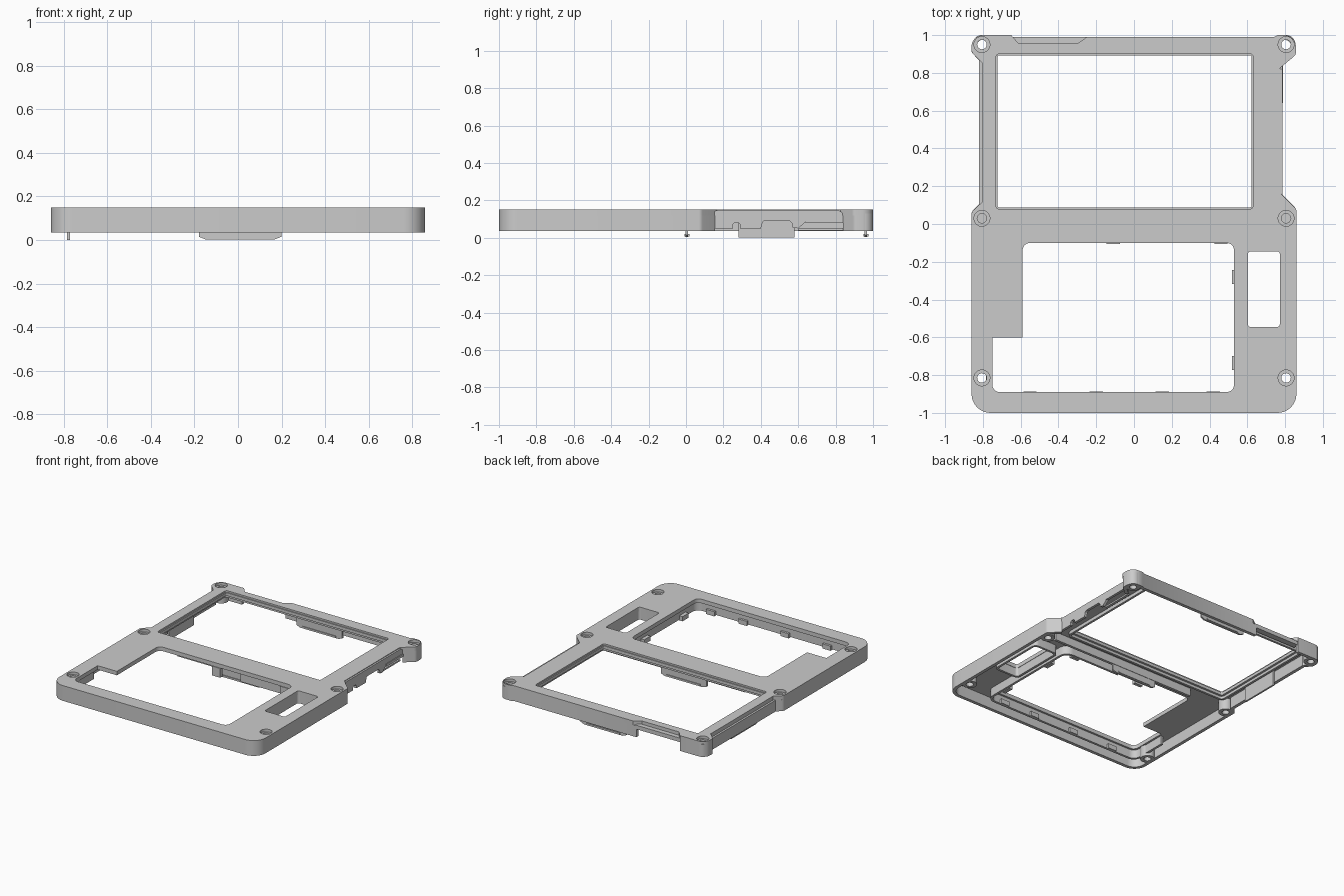
import bpy, bmesh, math
from mathutils import Vector

if "Cube" in bpy.data.objects:
    bpy.data.objects.remove(bpy.data.objects["Cube"], do_unlink=True)

grey = bpy.data.materials.new("plain grey")
grey.use_nodes = True
grey.diffuse_color = (0.6, 0.6, 0.6, 1)
grey.node_tree.nodes["Principled BSDF"].inputs["Base Color"].default_value = (0.6, 0.6, 0.6, 1)

BASE, UNDER, TOP = 0.035, 0.12, 0.15


def rounded(points, closed=True):
    """Replace each (x, y, radius) corner with a short arc."""
    out, n = [], len(points)
    for i, (x, y, r) in enumerate(points):
        p = Vector((x, y))
        if r == 0 or (not closed and i in (0, n - 1)):
            out.append(p)
            continue
        a = (Vector(points[i - 1][:2]) - p).normalized()
        b = (Vector(points[(i + 1) % n][:2]) - p).normalized()
        half = a.angle(b) / 2
        reach = r / math.tan(half)
        centre = p + (a + b).normalized() * (r / math.sin(half))
        start = (p + a * reach - centre).normalized()
        end = (p + b * reach - centre).normalized()
        steps = max(2, round(math.degrees(math.pi - 2 * half) / 11))
        for k in range(steps + 1):
            out.append(centre + start.slerp(end, k / steps) * r)
    return out


def offset(path, t, closed=True):
    """Shift a path to its left by t with mitred joints."""
    out, n = [], len(path)
    for i, p in enumerate(path):
        d1 = (p - path[i - 1]).normalized() if closed or i else None
        d2 = (path[(i + 1) % n] - p).normalized() if closed or i < n - 1 else None
        d1, d2 = d1 or d2, d2 or d1
        n1, n2 = Vector((-d1.y, d1.x)), Vector((-d2.y, d2.x))
        m = (n1 + n2).normalized()
        out.append(p + m * (t / max(m.dot(n1), 0.3)))
    return out


def rect(x0, x1, y0, y1, r=0):
    return rounded([(x0, y0, r), (x1, y0, r), (x1, y1, r), (x0, y1, r)])


def circle(x, y, r, n=32):
    return [Vector((x + r * math.cos(k * math.tau / n), y + r * math.sin(k * math.tau / n)))
            for k in range(n)]


def prism(name, loops, lo, hi, axis="z"):
    """Extrude an outline with holes between lo and hi along an axis."""
    curve = bpy.data.curves.new(name, "CURVE")
    curve.dimensions, curve.fill_mode = "2D", "BOTH"
    curve.extrude = (hi - lo) / 2
    for loop in loops:
        spline = curve.splines.new("POLY")
        spline.points.add(len(loop) - 1)
        for point, p in zip(spline.points, loop):
            point.co = (p[0], p[1], 0, 1)
        spline.use_cyclic_u = True
    temp = bpy.data.objects.new(name + " curve", curve)
    bpy.context.collection.objects.link(temp)
    graph = bpy.context.evaluated_depsgraph_get()
    mesh = bpy.data.meshes.new_from_object(temp.evaluated_get(graph))
    bpy.data.objects.remove(temp, do_unlink=True)
    bpy.data.curves.remove(curve)
    for v in mesh.vertices:
        a, b, c = v.co.x, v.co.y, v.co.z + (lo + hi) / 2
        v.co = {"z": (a, b, c), "x": (c, a, b), "y": (a, c, b)}[axis]
    bm = bmesh.new()
    bm.from_mesh(mesh)
    bmesh.ops.remove_doubles(bm, verts=bm.verts, dist=1e-5)
    bmesh.ops.recalc_face_normals(bm, faces=bm.faces)
    bm.to_mesh(mesh)
    bm.free()
    mesh.name = name
    mesh.materials.clear()
    mesh.materials.append(grey)
    obj = bpy.data.objects.new(name, mesh)
    bpy.context.collection.objects.link(obj)
    bpy.ops.object.select_all(action="DESELECT")
    obj.select_set(True)
    bpy.context.view_layer.objects.active = obj
    bpy.ops.object.shade_smooth_by_angle(angle=math.radians(30))
    return obj


def ribbon(name, points, t, lo, hi):
    """Upright wall of thickness t along an open path."""
    path = rounded(points, False)
    return prism(name, [path + offset(path, t, False)[::-1]], lo, hi)


# Top plate with its three openings and screw recesses
outline = rounded([
    (-.86, -1, .1), (.86, -1, .1), (.86, .08, .03), (.772, .165, 0), (.772, .825, 0),
    (.857, .895, .03), (.857, 1, .06), (.76, 1, 0), (.74, .99, 0), (-.25, .99, 0),
    (-.3, .955, 0), (-.61, .955, 0), (-.65, 1, 0), (-.86, 1, .06), (-.86, .91, .02),
    (-.805, .855, 0), (-.805, .115, 0), (-.86, .065, .03)])
screen = rect(-.73, .63, .08, .9, .015)
lower = rounded([(-.75, -.89, .04), (.53, -.89, .04), (.53, -.1, .04),
                 (-.59, -.1, .04), (-.59, -.6, 0), (-.75, -.6, 0)])
slot = rect(.603, .772, -.545, -.145, .015)
screws = [(s * .805, y) for s in (-1, 1) for y in (-.815, .03, .95)]
prism("top_plate", [outline, screen, lower, slot] + [circle(x, y, .042) for x, y in screws],
      UNDER, TOP)

# Screw bosses, the middle pair closed at the bottom
for x, y in screws:
    prism("screw_boss", [circle(x, y, .05), circle(x, y, .025)], BASE, TOP - .02)
    if y == .03:
        prism("boss_floor", [circle(x, y, .026)], .08, .1)

# Outer walls: main skirt, then the back right run
ribbon("outer_skirt", [
    (-.65, 1, 0), (-.86, 1, .06), (-.86, .91, .02), (-.82, .865, 0), (-.82, .105, 0),
    (-.86, .065, .03), (-.86, -1, .1), (.86, -1, .1), (.86, .08, .03), (.785, .155, 0)],
    .025, BASE, UNDER)
ribbon("back_skirt", [(.785, .84, 0), (.857, .9, .03), (.857, 1, .06), (.76, 1, 0),
                      (.74, .99, 0), (-.28, .99, 0)], .025, BASE, UNDER)
prism("back_notch_ledge", [rect(-.66, -.27, .945, .99)], .095, .125)

# Right rail with port cut-outs along its lower edge
rail = [(.13, .05), (.25, .05), (.25, .07), (.26, .08), (.28, .08), (.29, .07), (.29, .05),
        (.4, .05), (.41, .085), (.42, .092), (.55, .092), (.565, .08), (.57, .055),
        (.6, .05), (.64, .085), (.84, .085), (.84, .13), (.82, .145), (.16, .145), (.13, .12)]
prism("right_rail", [rail], .765, .785, "x")
prism("right_rail_flange", [rect(.64, .84, .08, .1)], .78, .79, "x")
prism("right_rail_sill", [rect(.6, .84, .04, .052)], .745, .765, "x")

# Screen lip and the stiffening ridge below it
prism("screen_lip", [offset(screen, -.012), offset(screen, .008)], UNDER - .005, .138)
prism("screen_ridge", [offset(screen, -.025), offset(screen, -.008)], .095, UNDER)

# Walls around the lower opening and slot
ribbon("lower_opening_wall", [(-.765, -.62, 0), (-.765, -.905, .05), (.545, -.905, .05),
                              (.545, -.085, .05), (.08, -.085, 0)], -.018, .055, UNDER)
prism("slot_wall", [offset(slot, -.02), offset(slot, -.003)], .055, UNDER)

# Small clips on the opening walls
for x in (-.55, -.2, .15, .42):
    prism("front_clip", [rect(x - .035, x + .035, -.907, -.888)], .05, .085)
for x in (-.11, .46):
    prism("rear_clip", [rect(x - .035, x + .035, -.105, -.08)], .05, UNDER)
for y in (-.28, -.735):
    prism("side_clip", [rect(.518, .548, y - .037, y + .037)], .05, .085)

# Crossbar wall and hanging tabs
prism("crossbar_wall", [rect(-.5, .72, -.005, .015)], .06, UNDER)
tab = [(-.18, UNDER), (-.18, .015), (-.15, .003), (.17, .003), (.2, .015), (.2, UNDER)]
for y in (.005, .962):
    prism("hanging_tab", [tab], y - .007, y + .007, "y")
    prism("tab_hook", [rect(-.13, .15, .008, .02)], y - .013, y + .013, "y")
prism("left_tab", [rect(.28, .58, 0, UNDER)], -.785, -.772, "x")
